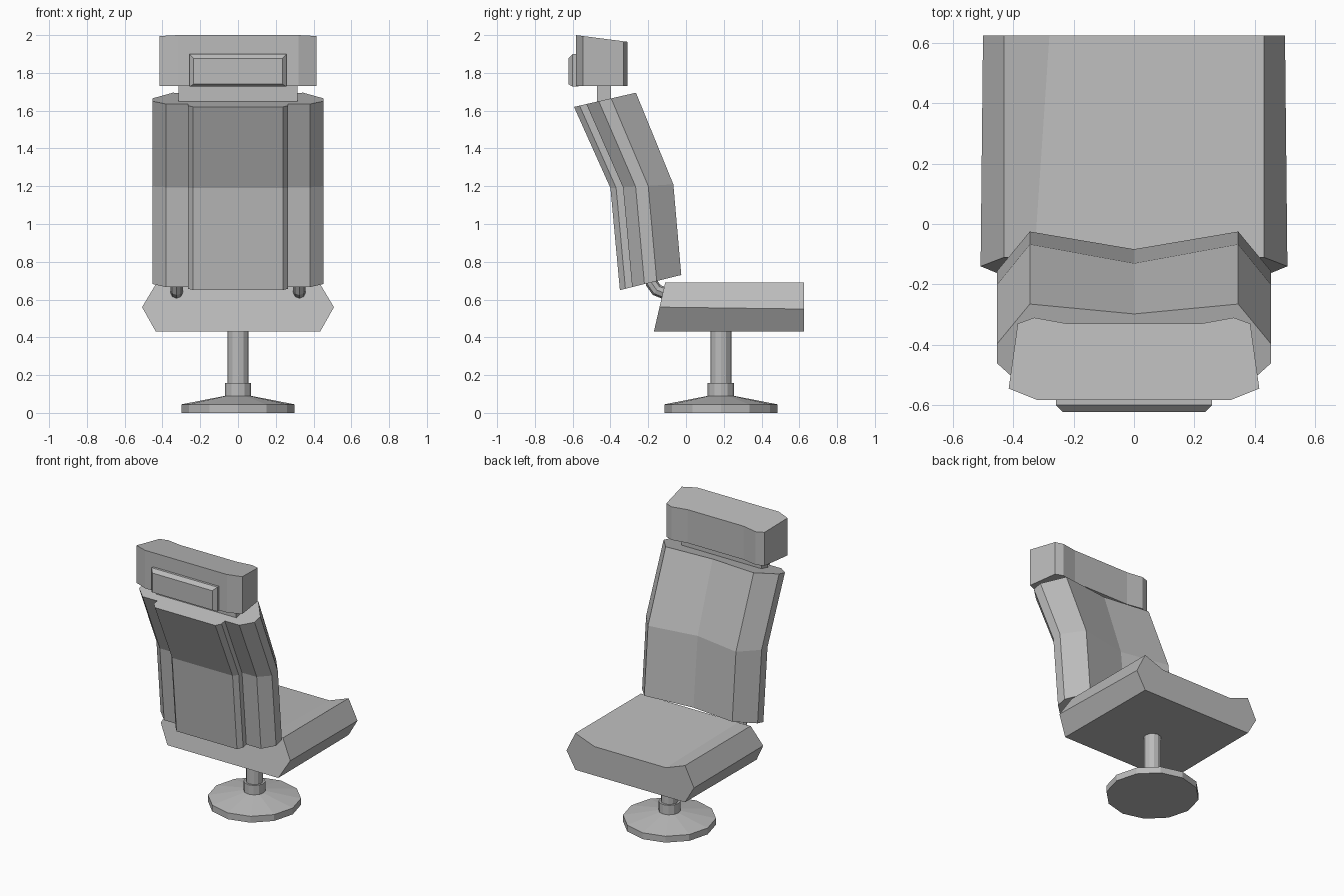
import bpy, bmesh, math

if "Cube" in bpy.data.objects:
    bpy.data.objects.remove(bpy.data.objects["Cube"])

grey = bpy.data.materials.new("plain grey")
grey.diffuse_color = (0.5, 0.5, 0.5, 1)
grey.use_nodes = True
grey.node_tree.nodes["Principled BSDF"].inputs["Base Color"].default_value = grey.diffuse_color


def finish(name, bm):
    bmesh.ops.recalc_face_normals(bm, faces=bm.faces)
    mesh = bpy.data.meshes.new(name)
    bm.to_mesh(mesh)
    bm.free()
    mesh.materials.append(grey)
    obj = bpy.data.objects.new(name, mesh)
    bpy.context.collection.objects.link(obj)
    return obj


def loft(name, rings):
    """Skin closed rings of equal length and cap both ends."""
    bm = bmesh.new()
    loops = [[bm.verts.new(p) for p in ring] for ring in rings]
    n = len(loops[0])
    for a, b in zip(loops, loops[1:]):
        for i in range(n):
            j = (i + 1) % n
            bm.faces.new((a[i], a[j], b[j], b[i]))
    bm.faces.new(loops[0])
    bm.faces.new(loops[-1])
    return finish(name, bm)


def mirrored(half):
    """Complete a half outline running from one side of x = 0 to the other."""
    return half + [(-p[0],) + tuple(p[1:]) for p in reversed(half) if p[0] > 1e-6]


def circle(r, z, y, n):
    return [(r * math.cos(2 * math.pi * i / n), y + r * math.sin(2 * math.pi * i / n), z)
            for i in range(n)]


# Pedestal: flared foot, collar and column
AXIS_Y = 0.185
loft("base_foot", [circle(0.3, 0, AXIS_Y, 12), circle(0.3, 0.045, AXIS_Y, 12),
                   circle(0.07, 0.09, AXIS_Y, 12)])
loft("base_collar", [circle(0.07, 0.08, AXIS_Y, 12), circle(0.07, 0.157, AXIS_Y, 12)])
loft("base_column", [circle(0.056, 0.15, AXIS_Y, 12), circle(0.056, 0.44, AXIS_Y, 12)])

# Seat cushion: flat rear edge, dished front edge, sloped rear face
rear = mirrored([(0.435, 0.43), (0.508, 0.56), (0.43, 0.69), (0.33, 0.688)])
front = mirrored([(0.43, 0.43), (0.50, 0.55), (0.43, 0.69), (0.28, 0.635)])
loft("seat", [[(x, -0.17 + (z - 0.43) * 0.23, z) for x, z in rear],
              [(x, 0.625, z) for x, z in front]])

# Backrest: one cross-section (x, depth 0 rear to 1 front) at three levels
section = [(0.237, 0), (0.265, 0.09), (0.265, 0.2), (0.38, 0.2), (0.453, 0.4),
           (0.453, 0.6), (0.345, 1)]
levels = [((-0.35, 0.65), (-0.025, 0.73), 0.82),
          ((-0.40, 1.19), (-0.067, 1.21), 0.81),
          ((-0.593, 1.62), (-0.265, 1.695), 0.90)]
rings = []
for (y0, z0), (y1, z1), middle in levels:
    outline = mirrored(section + [(0, middle)])
    rings.append([(x, y0 + t * (y1 - y0), z0 + t * (z1 - z0)) for x, t in outline])
loft("backrest", rings)

# Headrest block with sloped top
plan = mirrored([(0.32, -0.583), (0.415, -0.545), (0.385, -0.33), (0.33, -0.31),
                 (0.22, -0.33)])
loft("headrest", [[(x, y, 1.73) for x, y in plan],
                  [(x, y, 2.0 - (y + 0.583) * 0.13) for x, y in plan]])


# Raised pad on the headrest rear, bevelled towards its outer face
def rect(w, z0, z1, y):
    return [(-w, y, z0), (w, y, z0), (w, y, z1), (-w, y, z1)]


loft("headrest_pad", [rect(0.258, 1.727, 1.90, -0.57), rect(0.258, 1.727, 1.90, -0.60),
                      rect(0.235, 1.74, 1.877, -0.623)])

# Neck bar joining headrest and backrest
loft("neck_bar", [rect(0.315, 1.62, 1.74, -0.47), rect(0.315, 1.62, 1.74, -0.397)])

# Bent tubes joining seat and backrest
path = [(-0.19, 0.74), (-0.18, 0.685), (-0.155, 0.65), (-0.12, 0.637), (-0.06, 0.637)]
for side, x in (("left", -0.325), ("right", 0.325)):
    tube = []
    for i, (y, z) in enumerate(path):
        a, b = path[max(i - 1, 0)], path[min(i + 1, len(path) - 1)]
        d = math.hypot(b[0] - a[0], b[1] - a[1])
        ny, nz = -(b[1] - a[1]) / d, (b[0] - a[0]) / d
        tube.append([(x + 0.033 * math.cos(k * math.pi / 4),
                      y + ny * 0.033 * math.sin(k * math.pi / 4),
                      z + nz * 0.033 * math.sin(k * math.pi / 4)) for k in range(8)])
    loft(side + "_support_tube", tube)
